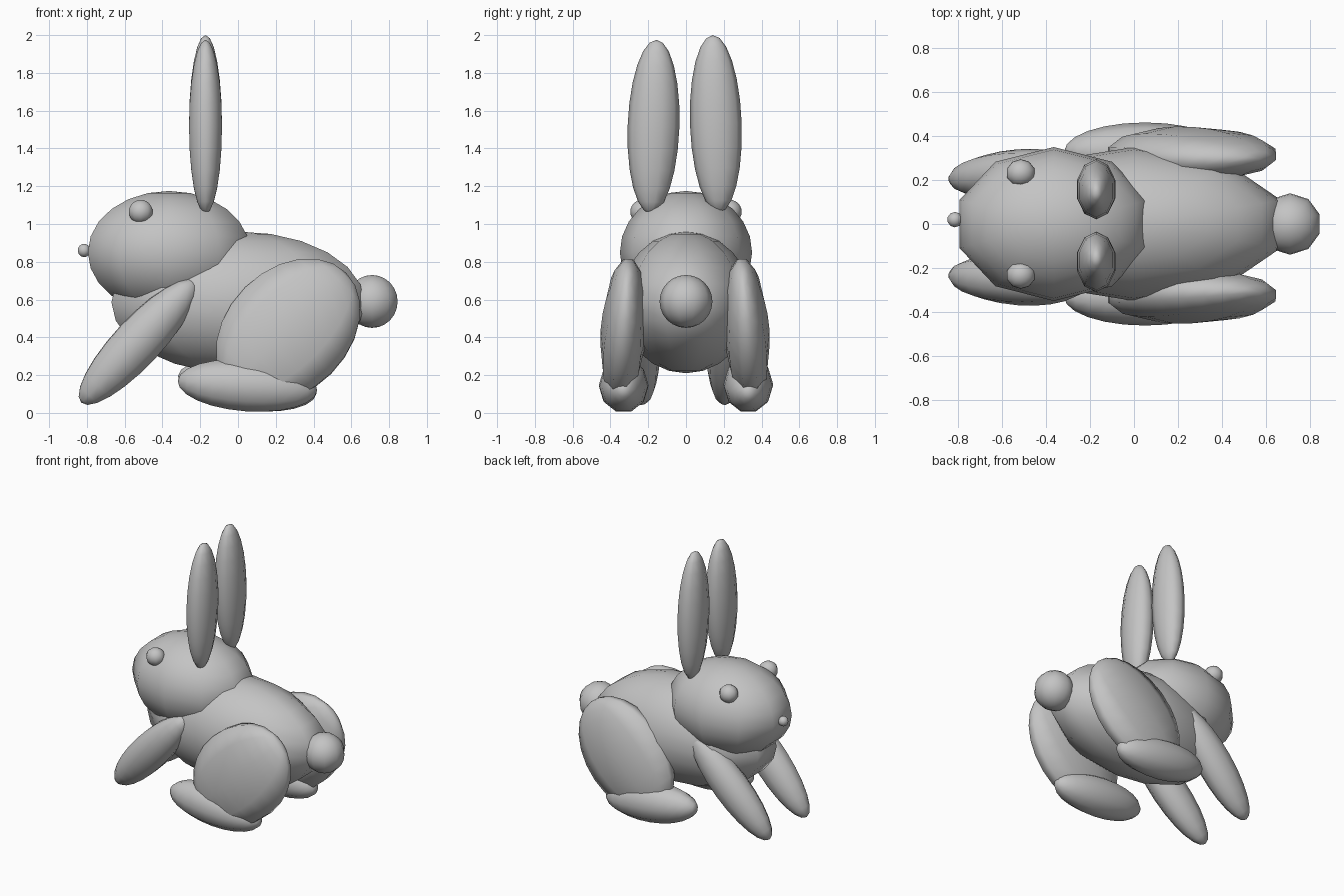
import bpy
import math
from mathutils import Matrix, Vector

cube = bpy.data.objects.get("Cube")
if cube:
    bpy.data.objects.remove(cube, do_unlink=True)

fur = bpy.data.materials.new("plain_grey")
fur.use_nodes = True
fur.diffuse_color = (0.55, 0.55, 0.55, 1)
fur.node_tree.nodes["Principled BSDF"].inputs["Base Color"].default_value = fur.diffuse_color

SEGMENTS = 10
FLAT = math.cos(math.pi / SEGMENTS)  # the x sides of the decagon are flat


def ellipsoid(name, centre, radii, pitch=0, lean=0):
    """Smooth ten-sided ellipsoid, pitched about y and then leaned about x."""
    bpy.ops.mesh.primitive_uv_sphere_add(segments=SEGMENTS, ring_count=12, radius=1)
    ob = bpy.context.object
    ob.name = ob.data.name = name
    rx, ry, rz = radii
    turn = (Matrix.Rotation(math.radians(lean), 4, 'X')
            @ Matrix.Rotation(math.radians(pitch), 4, 'Y'))
    ob.data.transform(turn @ Matrix.Diagonal((rx / FLAT, ry, rz, 1)))
    ob.location = Vector(centre)
    ob.data.materials.append(fur)
    bpy.ops.object.shade_smooth()
    return ob


# Centre line
ellipsoid("body", (0, 0, 0.585), (0.67, 0.35, 0.375))
ellipsoid("head", (-0.365, 0, 0.85), (0.43, 0.35, 0.325))
ellipsoid("tail", (0.71, 0, 0.59), (0.135, 0.14, 0.14))
ellipsoid("nose", (-0.815, 0.02, 0.86), (0.033, 0.035, 0.035))

# Paired parts; the animal faces -x, so its own left is -y
for side, s in (("left", -1), ("right", 1)):
    far = s > 0
    ellipsoid(side + "_eye", (-0.515, s * 0.232, 1.065), (0.063, 0.063, 0.063))
    ellipsoid(side + "_ear", (-0.172, 0.158 if far else -0.172, 1.53 if far else 1.515),
              (0.087, 0.137, 0.47 if far else 0.46), lean=s * 2)
    ellipsoid(side + "_front_leg", (-0.53, 0.225 if far else -0.255, 0.375),
              (0.125, 0.115, 0.44), pitch=43, lean=-s * 4)
    ellipsoid(side + "_thigh", (0.265, 0.32 if far else -0.33, 0.435),
              (0.322, 0.122, 0.435), pitch=45, lean=s * 4)
    ellipsoid(side + "_hind_foot", (0.05, s * 0.33, 0.15 if far else 0.145),
              (0.137, 0.132, 0.37), pitch=-83 if far else -86)
